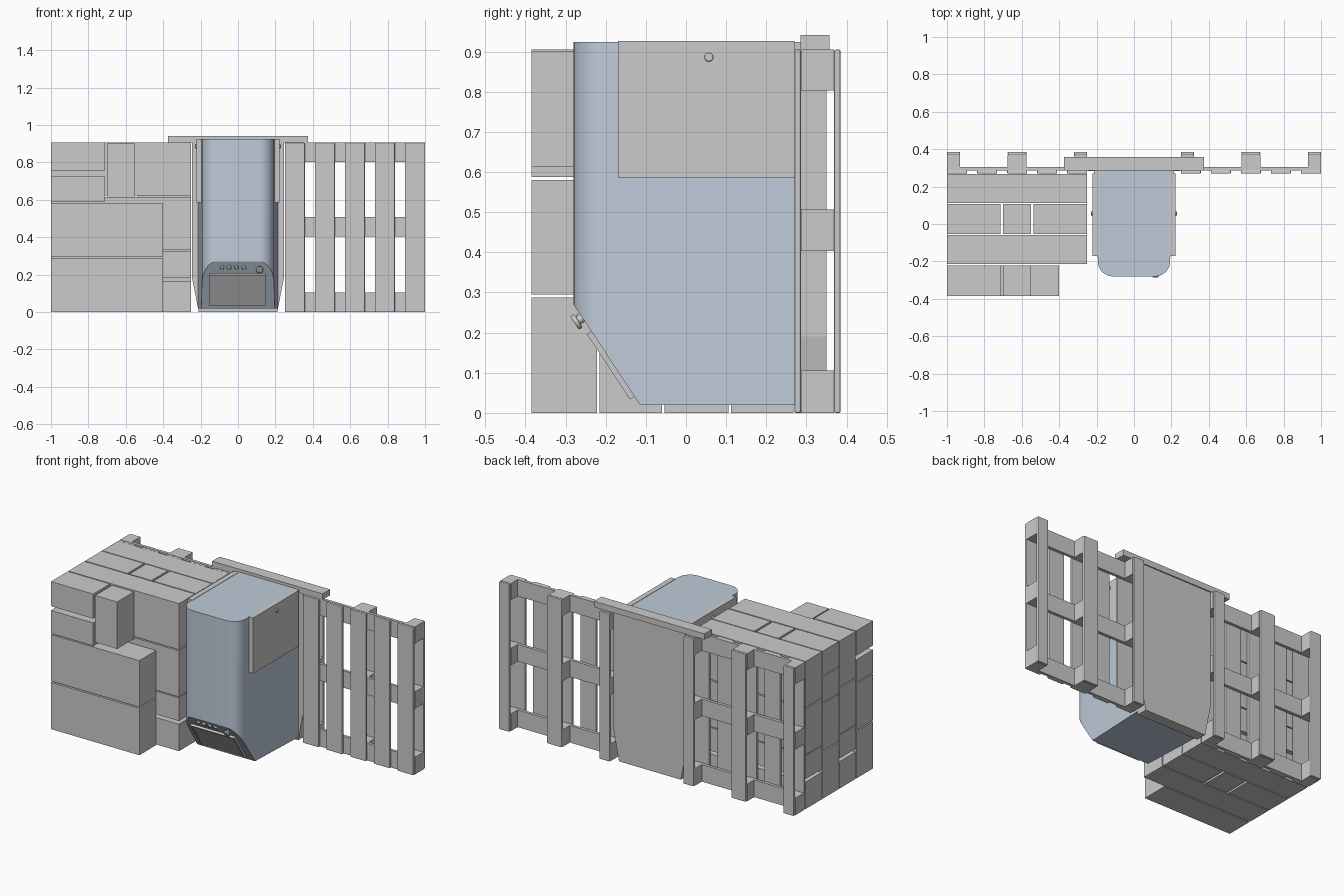
import bpy, bmesh, math
from mathutils import Vector, Matrix

if "Cube" in bpy.data.objects:
    bpy.data.objects.remove(bpy.data.objects["Cube"])


def finish(name, bm, mat=None, smooth=False, bevel=0):
    bmesh.ops.recalc_face_normals(bm, faces=bm.faces)
    me = bpy.data.meshes.new(name)
    bm.to_mesh(me)
    bm.free()
    ob = bpy.data.objects.new(name, me)
    bpy.context.collection.objects.link(ob)
    if mat:
        me.materials.append(mat)
    if bevel:
        m = ob.modifiers.new("bevel", 'BEVEL')
        m.width, m.segments = bevel, 2
    if smooth:
        bpy.ops.object.select_all(action='DESELECT')
        ob.select_set(True)
        bpy.context.view_layer.objects.active = ob
        bpy.ops.object.shade_smooth_by_angle(angle=math.radians(30))
    return ob


def boxes(name, items, bevel=0):
    """One object from boxes given as (x0, x1, y0, y1, z0, z1)."""
    bm = bmesh.new()
    for x0, x1, y0, y1, z0, z1 in items:
        m = Matrix.LocRotScale(((x0 + x1) / 2, (y0 + y1) / 2, (z0 + z1) / 2), None,
                               (abs(x1 - x0), y1 - y0, z1 - z0))
        bmesh.ops.create_cube(bm, size=1, matrix=m)
    return finish(name, bm, bevel=bevel)


def prism(bm, points, direction):
    f = bm.faces.new([bm.verts.new(p) for p in points])
    ext = bmesh.ops.extrude_face_region(bm, geom=[f])
    bmesh.ops.translate(bm, vec=direction,
                        verts=[v for v in ext['geom'] if isinstance(v, bmesh.types.BMVert)])


def disc(name, centre, axis, radius, depth, bevel=0):
    bm = bmesh.new()
    q = Vector(axis).to_track_quat('Z', 'Y')
    bmesh.ops.create_cone(bm, cap_ends=True, segments=24, radius1=radius, radius2=radius,
                          depth=depth, matrix=Matrix.LocRotScale(centre, q, None))
    return finish(name, bm, smooth=True, bevel=bevel)


blue = bpy.data.materials.new("pale_blue")
blue.diffuse_color = (0.52, 0.60, 0.70, 1)
blue.use_nodes = True
blue.node_tree.nodes["Principled BSDF"].inputs["Base Color"].default_value = blue.diffuse_color

# Upright pallets, left and right
LEVELS = [(0, .105), (.403, .507), (.803, .905)]
SKIDS = [(.25, .32), (.575, .675), (.93, 1)]
for side, s in (("left", -1), ("right", 1)):
    pitch, w = .1607, .107
    boxes(side + "_pallet_slats",
          [(s * (.25 + i * pitch), s * (.25 + i * pitch + w), .27, .286, 0, .905)
           for i in range(5)], bevel=.004)
    boxes(side + "_pallet_crossboards",
          [(s * .25, s, .286, .304, a, b) for a, b in LEVELS])
    boxes(side + "_pallet_blocks",
          [(s * p, s * q, .304, .369, a, b) for p, q in SKIDS for a, b in LEVELS])
    boxes(side + "_pallet_skids",
          [(s * p, s * q, .369, .385, 0, .905) for p, q in SKIDS], bevel=.004)

# Stack of cartons: four rows in depth
HALVES = [(0, .287), (.295, .58)]
LONG = [(0, .165), (.185, .327), (.333, .615), (.622, .905)]
boxes("front_cartons",
      [(-1, -.4, -.385, -.222, a, b) for a, b in HALVES]
      + [(-1, -.713, -.385, -.222, a, b) for a, b in ((.587, .728), (.754, .905))])
boxes("upright_carton", [(-.70, -.55, -.385, -.222, .612, .9)])
boxes("long_cartons",
      [(-1, -.25, y0, y1, a, b) for y0, y1 in ((-.215, -.06), (.112, .268)) for a, b in LONG])
boxes("middle_cartons",
      [(x0, x1, -.053, .106, a, b)
       for x0, x1 in ((-1, -.713), (-.70, -.55), (-.537, -.25))
       for a, b in HALVES + [(.587, .745), (.752, .905)]])

# Back board with tapered foot, and top rail
bm = bmesh.new()
prism(bm, [(x, .283, z) for x, z in ((-.21, 0), (.21, 0), (.247, .19), (.247, .906),
                                     (-.247, .906), (-.247, .19))], (0, .067, 0))
finish("back_board", bm)
boxes("top_rail", [(-.375, .375, .285, .357, .905, .941)])

# Machine body: rounded plan, sloped cut at the lower front
r, right = .08, [(.213, .285)]
for i in range(11):
    a = math.radians(9 * i)
    right.append((.113 + r * math.cos(a), -.2 - r * math.sin(a)))
plan = right + [(-x, y) for x, y in reversed(right)]
bm = bmesh.new()
prism(bm, [(x, y, .02) for x, y in plan], (0, 0, .904))
top_pt, low_pt = Vector((0, -.28, .27)), Vector((0, -.115, .02))
down = (low_pt - top_pt).normalized()
normal = Vector((0, down.z, -down.y))
cut = bmesh.ops.bisect_plane(bm, geom=bm.verts[:] + bm.edges[:] + bm.faces[:],
                             plane_co=low_pt, plane_no=normal, clear_outer=True)
bmesh.ops.holes_fill(bm, edges=[e for e in bm.edges if e.is_boundary], sides=0)
finish("machine_body", bm, blue, smooth=True)

# Side covers with a round lock on each
boxes("side_covers", [(s * .19, s * .222, -.17, .27, .585, .926) for s in (-1, 1)])
for s in (-1, 1):
    disc("side_lock", (s * .224, .057, .886), (s, 0, 0), .011, .012, bevel=.003)


# Controls on the sloped face; t runs down the slope from its top edge
def slope(x, t, lift):
    return top_pt + down * t + normal * lift + Vector((x, 0, 0))


def slope_plate(name, x0, x1, t0, t1, base, height):
    bm = bmesh.new()
    prism(bm, [slope(x, t, base) for x, t in ((x0, t0), (x1, t0), (x1, t1), (x0, t1))],
          normal * height)
    return finish(name, bm)


F = .007
X0, X1, T0, T1 = -.152, .147, .08, .275
slope_plate("screen", X0 + F, X1 - F, T0 + F, T1 - F, -.005, .014)
slope_plate("screen_frame_top", X0, X1, T0, T0 + F, -.005, .018)
slope_plate("screen_frame_bottom", X0, X1, T1 - F, T1, -.005, .018)
slope_plate("screen_frame_left", X0, X0 + F, T0 + F, T1 - F, -.005, .018)
slope_plate("screen_frame_right", X1 - F, X1, T0 + F, T1 - F, -.005, .018)
for x in (-.085, -.047, -.008, .031):
    disc("button", slope(x, .036, .003), normal, .011, .014, bevel=.003)
disc("dial_stem", slope(.115, .04, .005), normal, .011, .02)
disc("dial", slope(.115, .04, .018), normal, .02, .011, bevel=.003)
